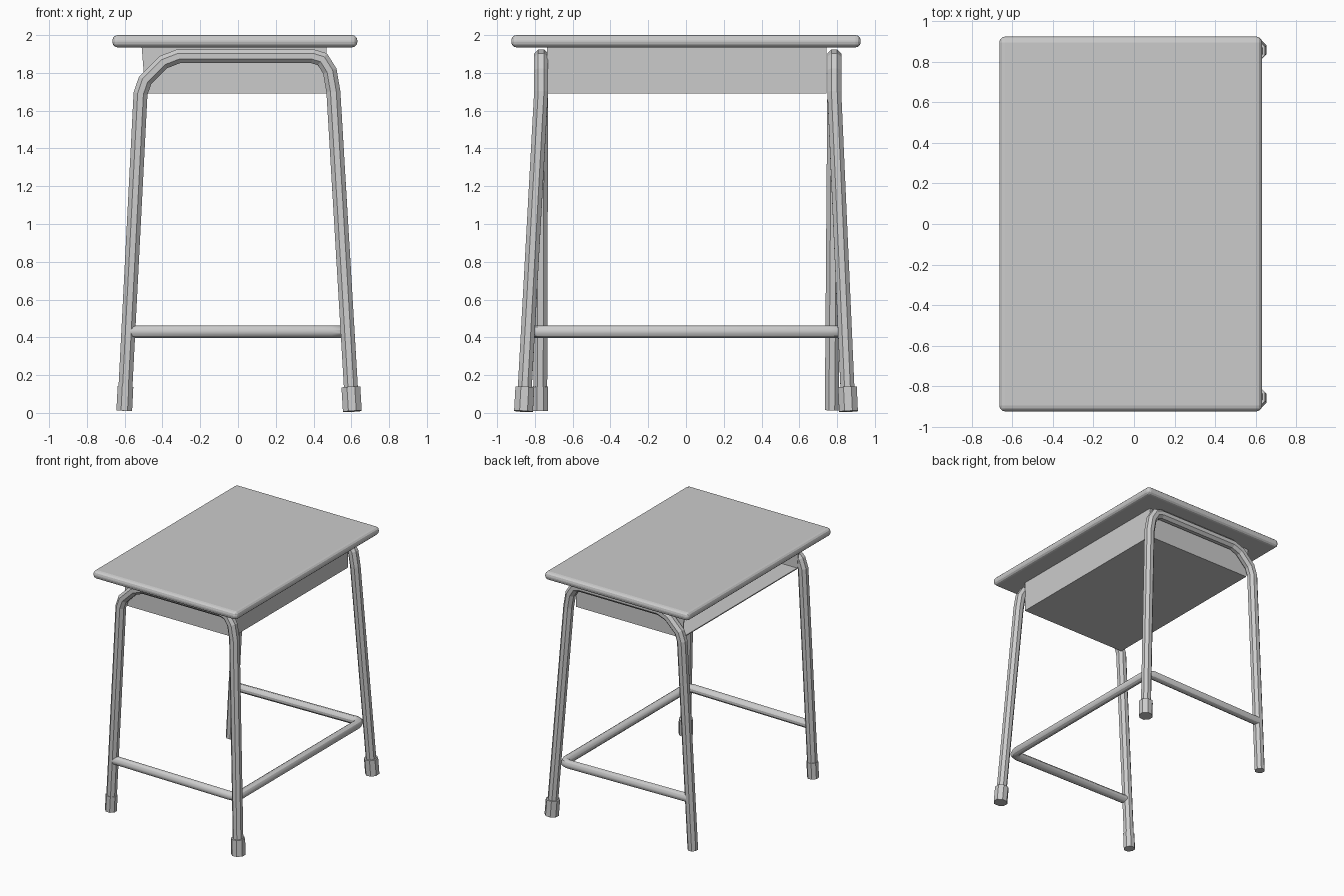
import bpy, bmesh
from mathutils import Vector
from math import cos, sin, tau

if "Cube" in bpy.data.objects:
    bpy.data.objects.remove(bpy.data.objects["Cube"])


def finish(bm, name, smooth=False):
    bmesh.ops.recalc_face_normals(bm, faces=bm.faces)
    me = bpy.data.meshes.new(name)
    bm.to_mesh(me)
    bm.free()
    ob = bpy.data.objects.new(name, me)
    bpy.context.collection.objects.link(ob)
    if smooth:
        bpy.ops.object.select_all(action='DESELECT')
        ob.select_set(True)
        bpy.context.view_layer.objects.active = ob
        bpy.ops.object.shade_smooth_by_angle()
    return ob


def tube(name, path, radius, sides=8, side_hint=(0, 1, 0), smooth=False):
    """Sweep a polygon along a path with mitred corners."""
    pts = [Vector(p) for p in path]
    dirs = [(b - a).normalized() for a, b in zip(pts, pts[1:])]
    u = Vector(side_hint)
    u = (u - dirs[0] * u.dot(dirs[0])).normalized()
    v = dirs[0].cross(u)
    ring = [pts[0] + radius * (cos(a) * u + sin(a) * v)
            for a in ((i + 0.5) * tau / sides for i in range(sides))]
    bm = bmesh.new()
    prev = [bm.verts.new(p) for p in ring]
    bm.faces.new(prev)
    for i, d in enumerate(dirs):
        n = d if i == len(dirs) - 1 else (d + dirs[i + 1]).normalized()
        ring = [p + d * ((pts[i + 1] - p).dot(n) / d.dot(n)) for p in ring]
        new = [bm.verts.new(p) for p in ring]
        for k in range(sides):
            j = (k + 1) % sides
            bm.faces.new((prev[k], prev[j], new[j], new[k]))
        prev = new
    bm.faces.new(prev)
    return finish(bm, name, smooth)


def box(name, lo, hi):
    bm = bmesh.new()
    bmesh.ops.create_cube(bm, size=1)
    lo, hi = Vector(lo), Vector(hi)
    for v in bm.verts:
        v.co = (lo + hi) / 2 + v.co * (hi - lo)
    return finish(bm, name)


# Desk top with rounded edges
top = box("desk_top", (-0.665, -0.925, 1.935), (0.632, 0.925, 2.0))
bev = top.modifiers.new("rounded_edges", 'BEVEL')
bev.width = 0.028
bev.segments = 3

# Two bent leg frames; right legs splay outward, left legs stay upright
for side, s, y in (("front", -1, 0.767), ("back", 1, 0.785)):
    path = [(-0.602, s * 0.772, 0.015), (-0.516, s * y, 1.69),
            (-0.492, s * y, 1.76), (-0.395, s * y, 1.857), (-0.315, s * y, 1.888),
            (0.395, s * y, 1.888), (0.447, s * y, 1.872), (0.486, s * y, 1.81),
            (0.505, s * y, 1.70), (0.605, s * 0.86, 0.012)]
    tube(f"{side}_leg_frame", path, 0.040)
    # Foot caps, following the leg direction
    a, b = Vector(path[-1]), Vector(path[-2])
    d = (b - a).normalized()
    tube(f"{side}_right_foot_cap", [a - d * 0.004, a + d * 0.125], 0.054)
    if side == "front":
        a, b = Vector(path[0]), Vector(path[1])
        d = (b - a).normalized()
        tube("front_left_foot_cap", [a - d * 0.004, a + d * 0.125], 0.045)

# U-shaped foot rail, open on the left
tube("foot_rail", [(-0.57, -0.775, 0.43), (0.49, -0.795, 0.43), (0.525, -0.782, 0.43),
                   (0.54, -0.745, 0.43), (0.54, 0.76, 0.43), (0.525, 0.797, 0.43),
                   (0.49, 0.81, 0.43), (-0.57, 0.785, 0.43)], 0.034, 12,
     (0, 0, 1), True)

# Storage tray, open on the left
X0, X1, Y0, Y1, Z0, Z1, T = -0.49, 0.468, -0.735, 0.745, 1.69, 1.937, 0.008
box("tray_floor", (X0, Y0, Z0), (X1, Y1, Z0 + T))
box("tray_right_wall", (X1 - T, Y0, Z0), (X1, Y1, Z1))
for name, y in (("tray_front_wall", Y0), ("tray_back_wall", Y1 - T)):
    wall = box(name, (X0, y, Z0), (X1, y + T, Z1))
    for v in wall.data.vertices:  # open end leans outward at the top
        if v.co.x < 0 and v.co.z > 1.8:
            v.co.x -= 0.02
